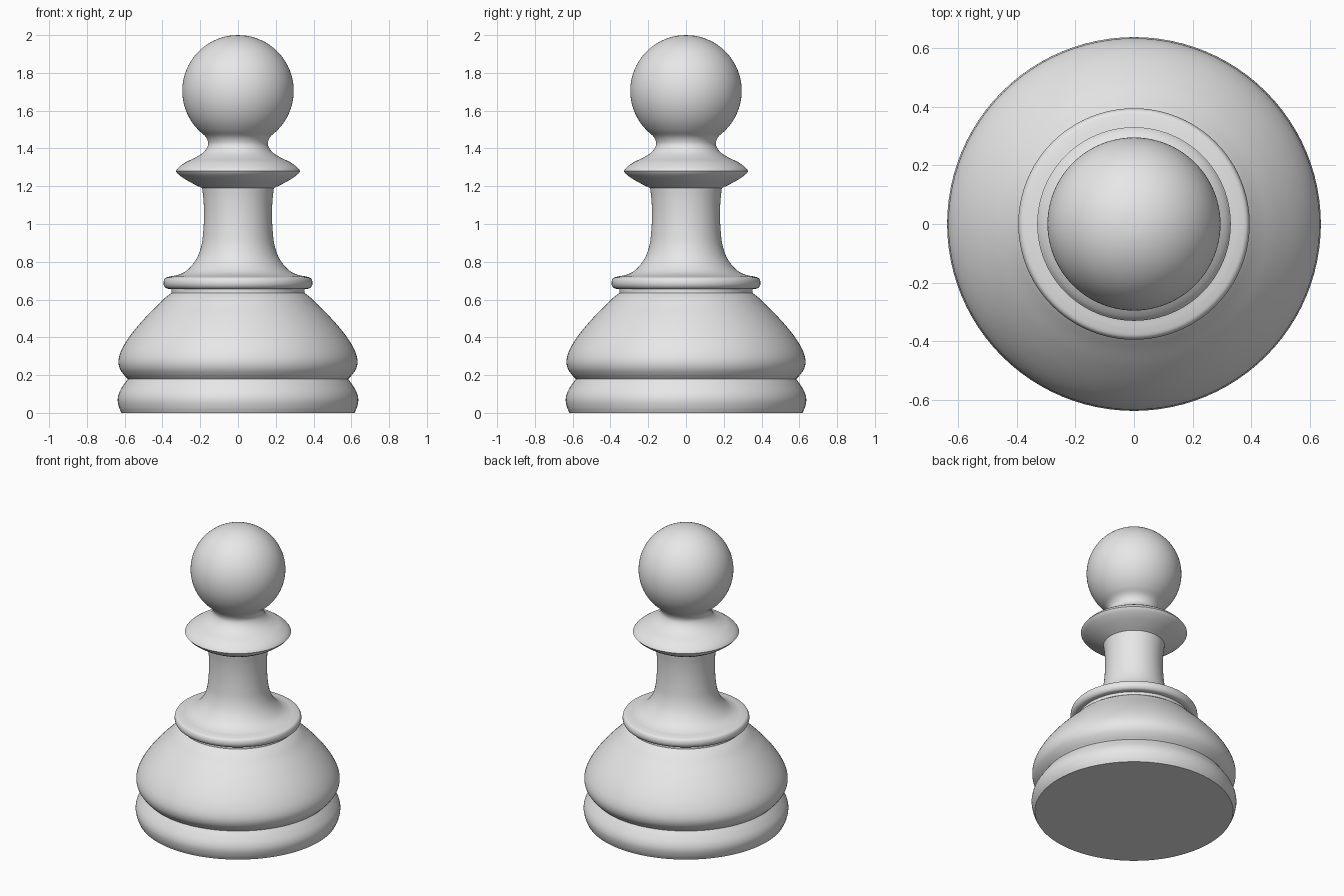
import bpy, bmesh, math
from mathutils import Vector

SEGMENTS = 96

cube = bpy.data.objects.get("Cube")
if cube:
    bpy.data.objects.remove(cube, do_unlink=True)

grey = bpy.data.materials.new("light_grey")
grey.use_nodes = True
colour = (0.8, 0.8, 0.8, 1)
grey.diffuse_color = colour
grey.node_tree.nodes["Principled BSDF"].inputs["Base Color"].default_value = colour


def smooth_profile(points, steps=5):
    """Rounded curve passing through every (radius, height) point."""
    p = [Vector(q) for q in points]
    p = [2 * p[0] - p[1]] + p + [2 * p[-1] - p[-2]]
    out = []
    for a, b, c, d in zip(p, p[1:], p[2:], p[3:]):
        # Tangents are weighted by spacing so uneven points do not overshoot
        l0, l1, l2 = (max((v - u).length, 1e-6) ** 0.5 for u, v in ((a, b), (b, c), (c, d)))
        m0 = l1 * ((b - a) / l0 - (c - a) / (l0 + l1) + (c - b) / l1)
        m1 = l1 * ((c - b) / l1 - (d - b) / (l1 + l2) + (d - c) / l2)
        for i in range(steps):
            t = i / steps
            out.append(b * (2*t**3 - 3*t**2 + 1) + m0 * (t**3 - 2*t**2 + t)
                       + c * (3*t**2 - 2*t**3) + m1 * (t**3 - t**2))
    return out + [p[-2]]


def lathe(name, points, cap_bottom=False):
    """Turn a profile, listed from bottom to top, around the z axis."""
    bm = bmesh.new()
    rings = []
    for r, z in smooth_profile(points):
        angles = [2 * math.pi * i / SEGMENTS for i in range(SEGMENTS)]
        rings.append([bm.verts.new((r * math.cos(a), r * math.sin(a), z)) for a in angles])
    for low, high in zip(rings, rings[1:]):
        for i in range(SEGMENTS):
            j = (i + 1) % SEGMENTS
            bm.faces.new((low[i], low[j], high[j], high[i]))
    if cap_bottom:
        bm.faces.new(rings[0][::-1])
    bmesh.ops.remove_doubles(bm, verts=bm.verts[:], dist=1e-5)
    mesh = bpy.data.meshes.new(name)
    bm.to_mesh(mesh)
    bm.free()
    mesh.materials.append(grey)
    obj = bpy.data.objects.new(name, mesh)
    bpy.context.collection.objects.link(obj)
    bpy.ops.object.select_all(action='DESELECT')
    obj.select_set(True)
    bpy.context.view_layer.objects.active = obj
    bpy.ops.object.shade_smooth_by_angle(angle=math.radians(40))


# Foot with a bulging rim
lathe("foot", [(.617, 0), (.63, .03), (.637, .07), (.63, .105), (.608, .145), (.583, .18)],
      cap_bottom=True)

# Domed body
lathe("body", [(.583, .18), (.607, .205), (.626, .235), (.633, .27), (.626, .31),
               (.60, .365), (.555, .43), (.49, .505), (.43, .565), (.385, .61), (.352, .635)])

# Short groove below the ring
lathe("groove", [(.352, .635), (.352, .655)])

# Rounded ring flowing into the slender stem
lathe("ring_and_stem", [(.352, .655), (.38, .66), (.392, .675), (.394, .695), (.386, .713),
                        (.36, .722), (.32, .73), (.28, .748), (.245, .78), (.215, .825),
                        (.194, .885), (.184, .96), (.18, 1.05), (.183, 1.13), (.19, 1.19)])

# Flared underside of the collar
lathe("collar_underside", [(.19, 1.19), (.235, 1.212), (.285, 1.24), (.318, 1.265), (.33, 1.28)])

# Collar top, narrow neck and ball head in one smooth sweep
ball_radius, ball_height = .295, 1.705
ball = []
for k in range(15):
    a = math.radians(-45 + 135 * k / 14)
    ball.append((max(ball_radius * math.cos(a), 0), ball_height + ball_radius * math.sin(a)))
lathe("collar_and_head", [(.33, 1.28), (.316, 1.298), (.275, 1.328), (.225, 1.352),
                          (.185, 1.378), (.164, 1.405), (.158, 1.428), (.17, 1.46)] + ball)
